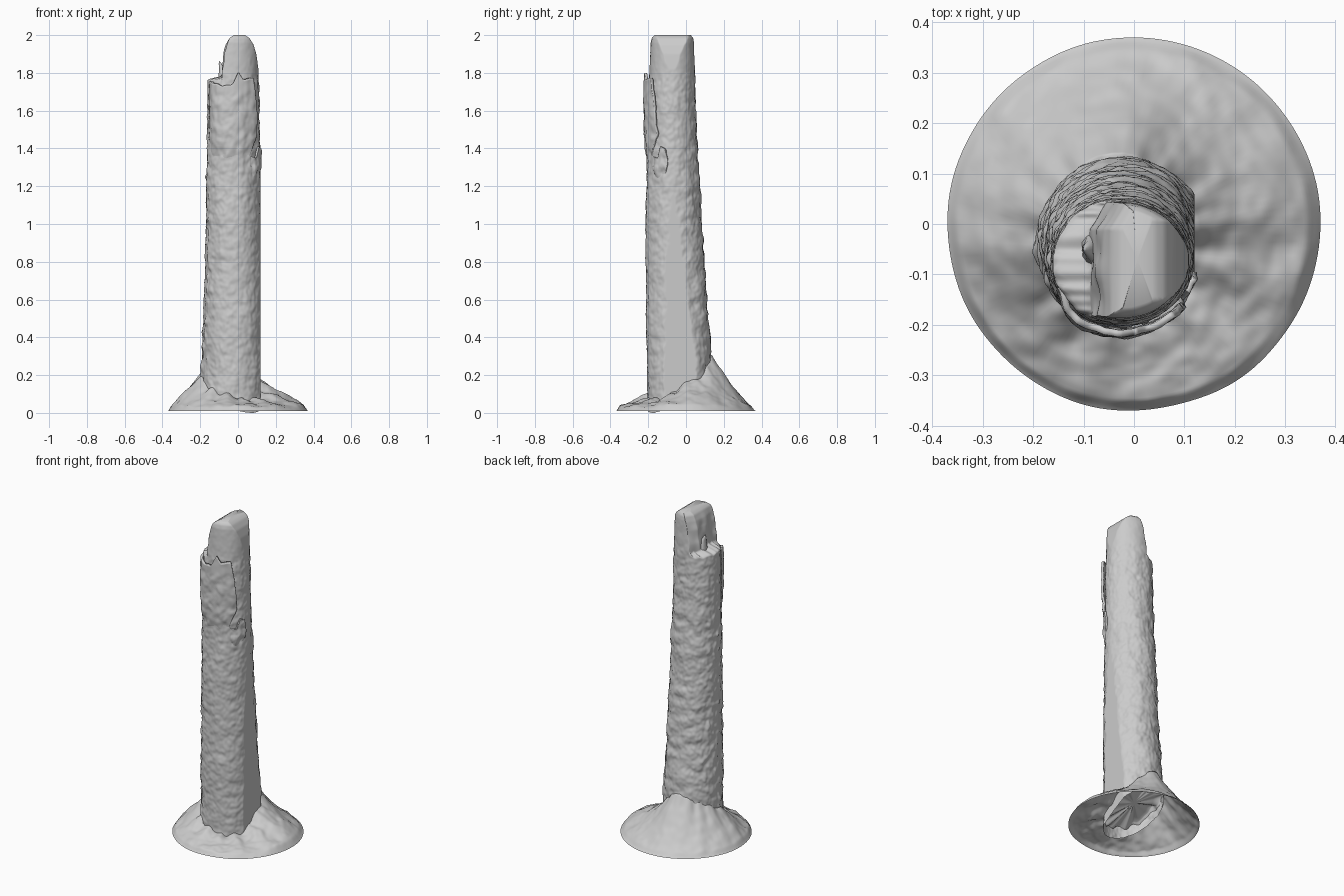
import bpy, bmesh, math
from mathutils import Vector, noise

if "Cube" in bpy.data.objects:
    bpy.data.objects.remove(bpy.data.objects["Cube"])

TAU = 2 * math.pi


def interp(keys, v):
    """Linear lookup in rows of (v, a, b, ...)."""
    for k0, k1 in zip(keys, keys[1:]):
        if v <= k1[0]:
            t = max(0.0, (v - k0[0]) / (k1[0] - k0[0]))
            return [a + (b - a) * t for a, b in zip(k0[1:], k1[1:])]
    return list(keys[-1][1:])


def smooth(a, b, v):
    t = min(1.0, max(0.0, (v - a) / (b - a)))
    return t * t * (3 - 2 * t)


def n3(x, y, z):
    return noise.noise(Vector((x, y, z)))


def grid_object(name, rows, closed, cap=None):
    """Skin rows of points into a smooth mesh; cap closes the last row at a point."""
    bm = bmesh.new()
    vs = [[bm.verts.new(p) for p in row] for row in rows]
    n = len(rows[0])
    for r0, r1 in zip(vs, vs[1:]):
        for i in range(n if closed else n - 1):
            j = (i + 1) % n
            bm.faces.new((r0[i], r0[j], r1[j], r1[i]))
    if cap is not None:
        c = bm.verts.new(cap)
        for i in range(n):
            bm.faces.new((vs[-1][i], vs[-1][(i + 1) % n], c))
    bm.normal_update()
    for f in bm.faces:
        f.smooth = True
    me = bpy.data.meshes.new(name)
    bm.to_mesh(me)
    bm.free()
    ob = bpy.data.objects.new(name, me)
    bpy.context.collection.objects.link(ob)
    return ob


# Trunk outline by height: z, left, right, front, back
OUTLINE = [(0.0, -.190, .146, -.205, .160), (0.2, -.193, .141, -.205, .142),
           (0.6, -.178, .132, -.213, .112), (1.0, -.170, .122, -.212, .085),
           (1.4, -.164, .115, -.207, .062), (1.75, -.162, .111, -.197, .048),
           (1.96, -.155, .105, -.186, .042), (1.985, -.150, .10, -.180, .037),
           (2.0, -.140, .09, -.165, .025)]
# Broken tip limits: z, left, right
TIP = [(1.74, -.088, .12), (1.82, -.082, .108), (1.90, -.072, .097),
       (1.95, -.060, .082), (1.985, -.045, .060), (2.0, -.022, .036)]
# Height at which the soil meets the trunk: degrees, z
SOIL = [(0, .135), (45, .20), (90, .30), (135, .25), (180, .21), (215, .15),
        (250, .095), (290, .06), (320, .06), (360, .135)]


def soil_height(a):
    d = math.degrees(a) % 360
    return sum(interp(SOIL, (d + o) % 360)[0] for o in (-12, 0, 12)) / 3


def trunk_point(a, z, out=0.0):
    l, r, f, b = interp(OUTLINE, z)
    ca, sa = math.cos(a), math.sin(a)
    x, y = (l + r) / 2 + (r - l) / 2 * ca, (f + b) / 2 + (b - f) / 2 * sa
    # bark lumps: rougher ledges on the back, knobs on the left, fine pits in front
    low = 1 - smooth(1.2, 1.8, z)
    back, left = max(0, sa), max(0, -ca)
    d = .005 * n3(x * 8, y * 8, z * 6) + .0045 * n3(x * 24, y * 24, z * 22)
    d += .0028 * n3(x * 55, y * 55, z * 45)
    d += back * low * .009 * n3(x * 9, y * 9, z * 19 + 7)
    d += left * (.3 + .7 * low) * .010 * max(0, n3(x * 30, y * 30, z * 26 + 3))
    d *= 1 - .75 * smooth(1.72, 1.85, z)
    return x + (d + out) * ca, y + (d + out) * sa


# Trunk: full stem, broken off on the left at the top, leaving a rounded tip
N, M = 180, 300
rows = []
for k in range(M + 1):
    row = []
    for i in range(N):
        a = TAU * i / N
        base = max(0.0, soil_height(a) - .06)
        z = base + (2 - base) * k / M
        x, y = trunk_point(a, z)
        ledge = 1.765 + .02 * n3(x * 14, y * 14, 5) + .012 * n3(x * 40, y * 40, 2)
        s = smooth(ledge - .012, ledge + .012, z)
        lo, hi = interp(TIP, z)
        lo += .012 * n3(1, y * 16, z * 12) * (1 - smooth(1.9, 2.0, z)) + .03 * max(0, y + .01) / .05
        lo = min(lo, hi - .01)
        x += s * (max(x, lo) - x)
        row.append((min(x, hi), y, z))
    rows.append(row)
grid_object("trunk", rows, True, (.007, -.07, 2.0))

# Soil mound: open-bottomed skirt that climbs up the trunk, rising most at the back
rows = []
R, S = 144, 44
for k in range(S + 1):
    t = k / S
    row = []
    for i in range(R):
        a = TAU * i / R
        rim = .37 + .003 * n3(math.cos(a) * 2, math.sin(a) * 2, 0)
        tx, ty = trunk_point(a, .12, -.015)
        x = rim * math.cos(a) * (1 - t) + tx * t
        y = rim * math.sin(a) * (1 - t) + ty * t
        power = 1.0 + .35 * max(0, math.sin(a)) - .3 * max(0, math.cos(a + .5))
        edge = smooth(0, .12, t)
        z = .01 + (soil_height(a) - .01) * t ** power + .012 * edge
        # root ridges and lumps
        z += edge * t * .028 * n3(math.cos(a) * 3.2, math.sin(a) * 3.2, 4)
        z += edge * (.010 * n3(x * 13, y * 13, 1) + .005 * n3(x * 32, y * 32, 8))
        row.append((x, y, max(.01, z)))
    rows.append(row)
# hidden crown of the mound inside the trunk
for t in (.75, .5, .25):
    row = []
    for px, py, pz in rows[S]:
        row.append((px * t - .025 * (1 - t), py * t - .03 * (1 - t), pz * t + .17 * (1 - t)))
    rows.append(row)
grid_object("soil_mound", rows, True, (-.025, -.03, .17))


def bark_plate(name, a0, right_edge, z0, top, lift):
    """Loose sheet of bark hugging the trunk, lifting away towards its top."""
    rows = []
    for k in range(49):
        v = k / 48
        row = []
        for i in range(61):
            u = i / 60
            z = z0
            for _ in range(2):
                a = math.radians(a0 + (interp(right_edge, z)[0] - a0) * u)
                tp = interp(top, math.degrees(a))[0]
                z = z0 + (tp - z0) * v
            a += .035 * u ** 4 * n3(z * 14, 3, 1)
            ends = smooth(0, .25, u) * .6 + .4
            out = -.006 + (lift + .006) * smooth(0, .55, v) * ends
            x, y = trunk_point(a, min(z, 1.70), out)
            out2 = .004 * n3(x * 25, y * 25, z * 20)
            row.append((x + out2 * math.cos(a), y + out2 * math.sin(a),
                        z + .008 * v ** 6 * n3(x * 35, y * 35, 6)))
        rows.append(row)
    ob = grid_object(name, rows, False)
    m = ob.modifiers.new("thickness", 'SOLIDIFY')
    m.thickness = .014
    m.offset = -1
    return ob


# Peeling bark on the front, with a jagged top
bark_plate("front_bark", 205, [(1.3, 300), (1.48, 325), (1.62, 322), (1.76, 312), (1.82, 306)], 1.28,
           [(200, 1.76), (235, 1.745), (255, 1.73), (270, 1.745), (281, 1.80),
            (290, 1.765), (310, 1.775), (330, 1.75)], .022)
# Small chip of bark lower down on the right
bark_plate("side_bark_chip", 312, [(1.2, 340), (1.34, 350), (1.42, 344)], 1.22,
           [(300, 1.36), (326, 1.35), (334, 1.41), (352, 1.39)], .010)

# Splinter standing on the broken ledge
rows = []
for k in range(9):
    t = k / 8
    r = .026 * (1 - t) ** .8 + .003
    cx, cz = -.078 - .02 * t * t, 1.755 + .105 * t
    rows.append([(cx + r * math.cos(TAU * i / 14) * (1 + .3 * n3(i, t * 4, 1)),
                  -.05 + 1.3 * r * math.sin(TAU * i / 14), cz) for i in range(14)])
grid_object("splinter", rows, True, (-.10, -.05, 1.864))
